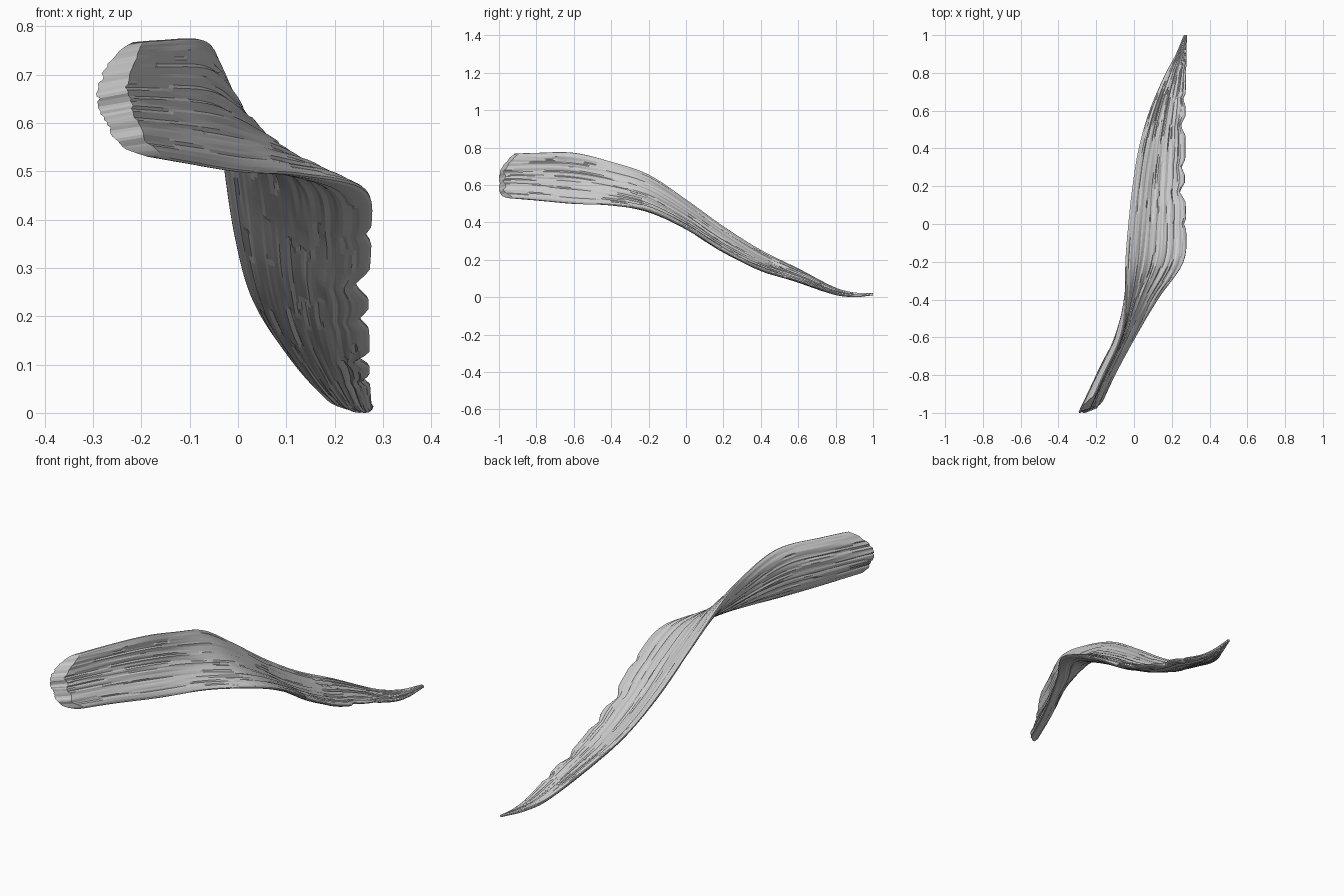
import bpy, bmesh, math, random
from mathutils import Vector, noise

if "Cube" in bpy.data.objects:
    bpy.data.objects.remove(bpy.data.objects["Cube"])

random.seed(4)

# Stations along the strip: y, upper edge x z, lower edge x z, sag, thickness
ROWS = [
    (-1.00, -.255, .775, -.200, .545, .036, .052),
    (-0.80, -.165, .783, -.105, .528, .036, .050),
    (-0.60, -.075, .783, .005, .510, .038, .046),
    (-0.40, -.045, .735, .125, .503, .040, .042),
    (-0.20, -.045, .665, .262, .472, .040, .040),
    (0.00, -.030, .532, .276, .380, .032, .036),
    (0.20, -.008, .388, .270, .258, .028, .034),
    (0.40, .025, .262, .272, .160, .024, .030),
    (0.60, .082, .163, .272, .100, .018, .026),
    (0.80, .168, .060, .276, .034, .010, .020),
    (0.90, .222, .034, .278, .020, .006, .016),
    (1.00, .264, .030, .280, .024, .000, .009),
]
NOTCHES = [(.0, .012, .03), (.17, .03, .05), (.3, .02, .04), (.52, .025, .05), (.66, .015, .03)]
N_LONG, N_SIDE = 150, 44


def station(y):
    """Catmull-Rom interpolation of the table at y."""
    i = 0
    while i < len(ROWS) - 2 and ROWS[i + 1][0] < y:
        i += 1
    p1, p2 = ROWS[i], ROWS[i + 1]
    p0, p3 = ROWS[max(i - 1, 0)], ROWS[min(i + 2, len(ROWS) - 1)]
    h = p2[0] - p1[0]
    t = (y - p1[0]) / h
    out = []
    for k in range(1, 7):
        m1 = (p2[k] - p0[k]) / (p2[0] - p0[0]) * h
        m2 = (p3[k] - p1[k]) / (p3[0] - p1[0]) * h
        out.append((2*t**3 - 3*t*t + 1) * p1[k] + (t**3 - 2*t*t + t) * m1
                   + (3*t*t - 2*t**3) * p2[k] + (t**3 - t*t) * m2)
    return out


def grain(v, y, side):
    """Long splintered ridges running with the strip."""
    a = noise.noise(Vector((v * 13, y * 1.5, side * 7)))
    b = noise.noise(Vector((v * 30 + 5, y * 3.5, side * 11)))
    step = 1 if noise.noise(Vector((v * 18, y * 2.6, side * 5 + 3))) > .22 else 0
    return .004 * a + .004 * b - .004 * step


def point(u, v, side):
    # ragged rounded front end, cut at a slant through the thickness
    end = -1 + .085 * max(0, 1 - v / .45) ** 2 + .05 * max(0, (v - .8) / .2) ** 2
    end += .03 * (side > 0) + .012 * noise.noise(Vector((v * 9, side, 2)))
    end = max(end, -1)
    y = end + (1 - end) * u
    tx, tz, bx, bz, sag, th = station(y)
    # broken lower edge
    if -.05 < y < .75:
        bx -= sum(d * max(0, 1 - abs(y - c) / w) for c, d, w in NOTCHES) * v ** 6
    T, B = Vector((tx, tz)), Vector((bx, bz))
    c = B - T
    n = Vector((-c.y, c.x)).normalized()
    if n.x + n.y < 0:
        n = -n                                   # hollow side: right and up
    e = abs(2 * v - 1)
    half = th / 2 * math.sqrt(max(0, 1 - e ** 4))
    bump = grain(v, y, side) * (1 - e ** 8) * min(1, th / .03)
    p = T + c * v + n * (-sag * (1 - e * e) + side * (half + bump))
    return Vector((p.x, y, p.y))


# Twisted bark strip: closed rings swept from the broken front end to the thin tip
bm = bmesh.new()
vs = [.5 - .5 * math.cos(math.pi * (i / N_SIDE)) * (.6 + .4 * abs(1 - 2 * i / N_SIDE)) for i in range(N_SIDE + 1)]
loop = [(v, -1) for v in vs] + [(v, 1) for v in vs[-2:0:-1]]
rings = []
for j in range(N_LONG + 1):
    u = j / N_LONG
    rings.append([bm.verts.new(point(u, v, s)) for v, s in loop])
M = len(loop)
for a, b in zip(rings, rings[1:]):
    for k in range(M):
        bm.faces.new((a[k], a[(k + 1) % M], b[(k + 1) % M], b[k]))

# End faces: bridge the outer and inner sides
for r in (rings[0], rings[-1]):
    bm.faces.new((r[0], r[1], r[-1]))
    for k in range(1, N_SIDE - 1):
        bm.faces.new((r[k], r[k + 1], r[M - k - 1], r[M - k]))
    bm.faces.new((r[N_SIDE - 1], r[N_SIDE], r[N_SIDE + 1]))

bmesh.ops.recalc_face_normals(bm, faces=bm.faces[:])
low = min(v.co.z for v in bm.verts)
bmesh.ops.translate(bm, verts=bm.verts[:], vec=(0, 0, -low))
mesh = bpy.data.meshes.new("bark_strip")
bm.to_mesh(mesh)
bm.free()

mat = bpy.data.materials.new("pale grey")
mat.diffuse_color = (.6, .6, .6, 1)
mat.use_nodes = True
mat.node_tree.nodes["Principled BSDF"].inputs["Base Color"].default_value = mat.diffuse_color
mesh.materials.append(mat)
obj = bpy.data.objects.new("bark_strip", mesh)
bpy.context.collection.objects.link(obj)
